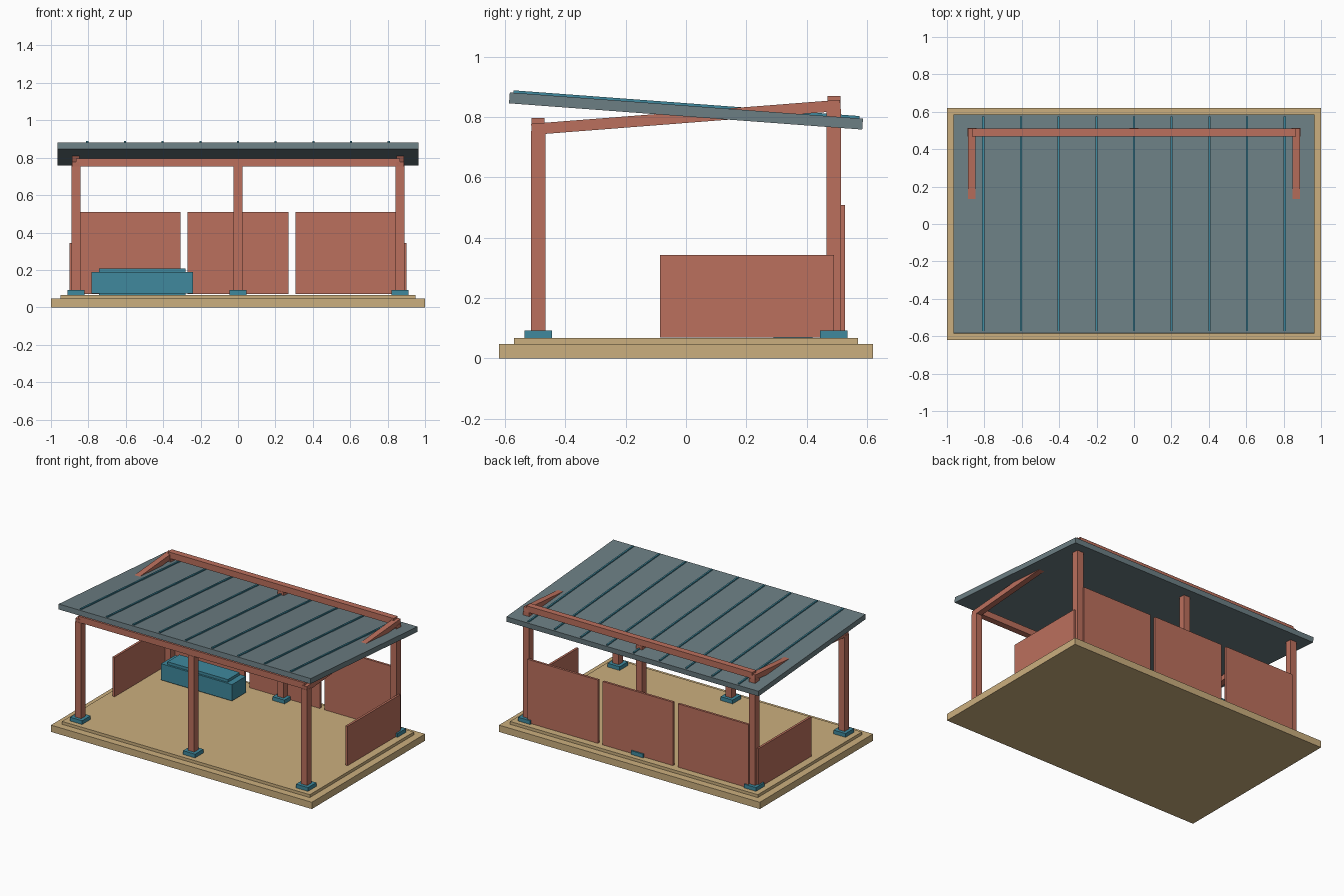
import bpy, math
from mathutils import Vector, Matrix

if "Cube" in bpy.data.objects:
    bpy.data.objects.remove(bpy.data.objects["Cube"])


def material(name, rgb):
    m = bpy.data.materials.new(name)
    m.diffuse_color = (*rgb, 1)
    m.use_nodes = True
    m.node_tree.nodes["Principled BSDF"].inputs["Base Color"].default_value = m.diffuse_color
    return m


SAND = material("sand", (0.60, 0.43, 0.21))
WOOD = material("red wood", (0.50, 0.16, 0.11))
TEAL = material("teal", (0.05, 0.25, 0.34))
SLATE = material("slate", (0.15, 0.21, 0.23))


def box(name, x, y, z, mat, tilt=0.0, pivot=None):
    """Box from (min, max) ranges, optionally tilted about x around a pivot."""
    centre = Vector((sum(x) / 2, sum(y) / 2, sum(z) / 2))
    size = (x[1] - x[0], y[1] - y[0], z[1] - z[0])
    bpy.ops.mesh.primitive_cube_add(size=1)
    o = bpy.context.object
    o.name = name
    rot = Matrix.Rotation(tilt, 4, 'X')
    p = Vector(pivot) if pivot else centre
    o.data.transform(Matrix.Translation(p) @ rot @ Matrix.Translation(centre - p)
                     @ Matrix.Diagonal((*size, 1)))
    o.data.materials.append(mat)
    return o


def span(c, w):
    return (c - w / 2, c + w / 2)


FLOOR, PX, PY = 0.067, 0.866, 0.49

# stepped base
box("base_slab", (-1, 1), (-0.62, 0.62), (0, 0.047), SAND)
box("floor_deck", (-0.95, 0.95), (-0.57, 0.57), (0.047, FLOOR), SAND)

# posts, feet and long beams
for row, y, top in (("front", -PY, 0.754), ("back", PY, 0.826)):
    for side, x in (("left", -PX), ("middle", 0), ("right", PX)):
        box(f"{row}_{side}_foot", span(x, 0.092), span(y, 0.092), (FLOOR, 0.093), TEAL)
        box(f"{row}_{side}_post", span(x, 0.047), span(y, 0.047), (FLOOR, top), WOOD)
    box(f"{row}_beam", (-PX, PX), span(y, 0.043), (top, top + 0.043), WOOD)

# side rafters rising to the back, and low side panels
for side, s in (("left", -1), ("right", 1)):
    box(f"{side}_rafter", span(s * 0.868, 0.04), span(0, 1.027), span(0.799, 0.037),
        WOOD, math.atan(0.0776))
    box(f"{side}_side_panel", span(s * 0.893, 0.016), (-0.086, 0.491), (0.07, 0.343), WOOD)

# back wall panels
for i in (-1, 0, 1):
    box(f"back_panel_{i + 2}", span(i * 0.577, 0.54), (0.511, 0.527), (0.07, 0.509), WOOD)

# tilted roof with raised seams
TILT, PIVOT = -math.atan(0.0743), (0, 0, 0.82)
box("roof", (-0.966, 0.966), span(0, 1.174), span(0.82, 0.036), SLATE, TILT, PIVOT)
for i in range(-4, 5):
    box(f"roof_seam_{i + 5}", span(i * 0.2015, 0.011), span(0, 1.15), (0.835, 0.846),
        TEAL, TILT, PIVOT)

# storage bench
box("bench_plinth", (-0.743, -0.281), (0.29, 0.42), (FLOOR, 0.078), TEAL)
box("bench_body", (-0.783, -0.24), (0.277, 0.431), (0.075, 0.188), TEAL)
box("bench_lid", (-0.743, -0.281), (0.29, 0.42), (0.188, 0.207), TEAL)
